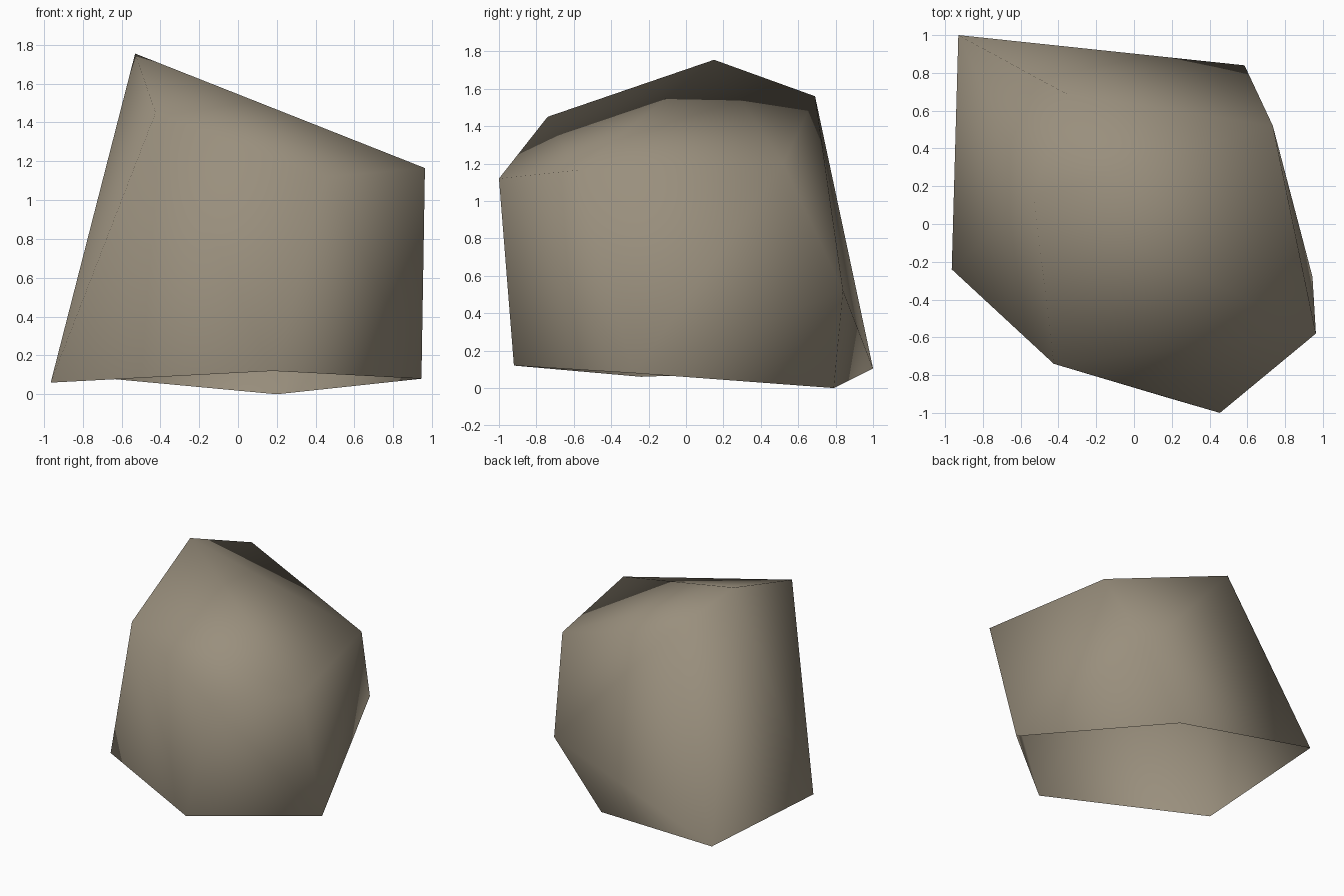
import bpy, bmesh

if "Cube" in bpy.data.objects:
    bpy.data.objects.remove(bpy.data.objects["Cube"])

# Stone colour
stone = bpy.data.materials.new("stone_grey_brown")
stone.diffuse_color = (0.32, 0.275, 0.205, 1.0)
stone.use_nodes = True
stone.node_tree.nodes["Principled BSDF"].inputs["Base Color"].default_value = stone.diffuse_color

# Corner points of the boulder: base ring, shoulders, crown
base = [(-0.93, 1.0, 0.105), (-0.965, -0.24, 0.06), (0.18, -0.92, 0.12),
        (0.945, -0.28, 0.08), (0.2, 0.79, 0.0)]
shoulders = [(0.963, -0.58, 1.165), (0.455, -1.0, 1.12), (0.735, 0.52, 1.2),
             (0.585, 0.84, 0.52)]
crown = [(-0.53, 0.15, 1.755), (-0.425, -0.74, 1.45), (-0.36, 0.69, 1.56)]

# Wrap the corners in a hull to make the faceted rock
bm = bmesh.new()
for p in base + shoulders + crown:
    bm.verts.new(p)
bmesh.ops.convex_hull(bm, input=bm.verts[:])
bmesh.ops.recalc_face_normals(bm, faces=bm.faces[:])

# Open underside, smooth sides
for f in bm.faces:
    f.smooth = True
    f.normal_update()
bottom = [f for f in bm.faces if f.normal.z < -0.75]
bmesh.ops.delete(bm, geom=bottom, context='FACES')

mesh = bpy.data.meshes.new("boulder")
bm.to_mesh(mesh)
bm.free()
mesh.materials.append(stone)
rock = bpy.data.objects.new("boulder", mesh)
bpy.context.collection.objects.link(rock)
